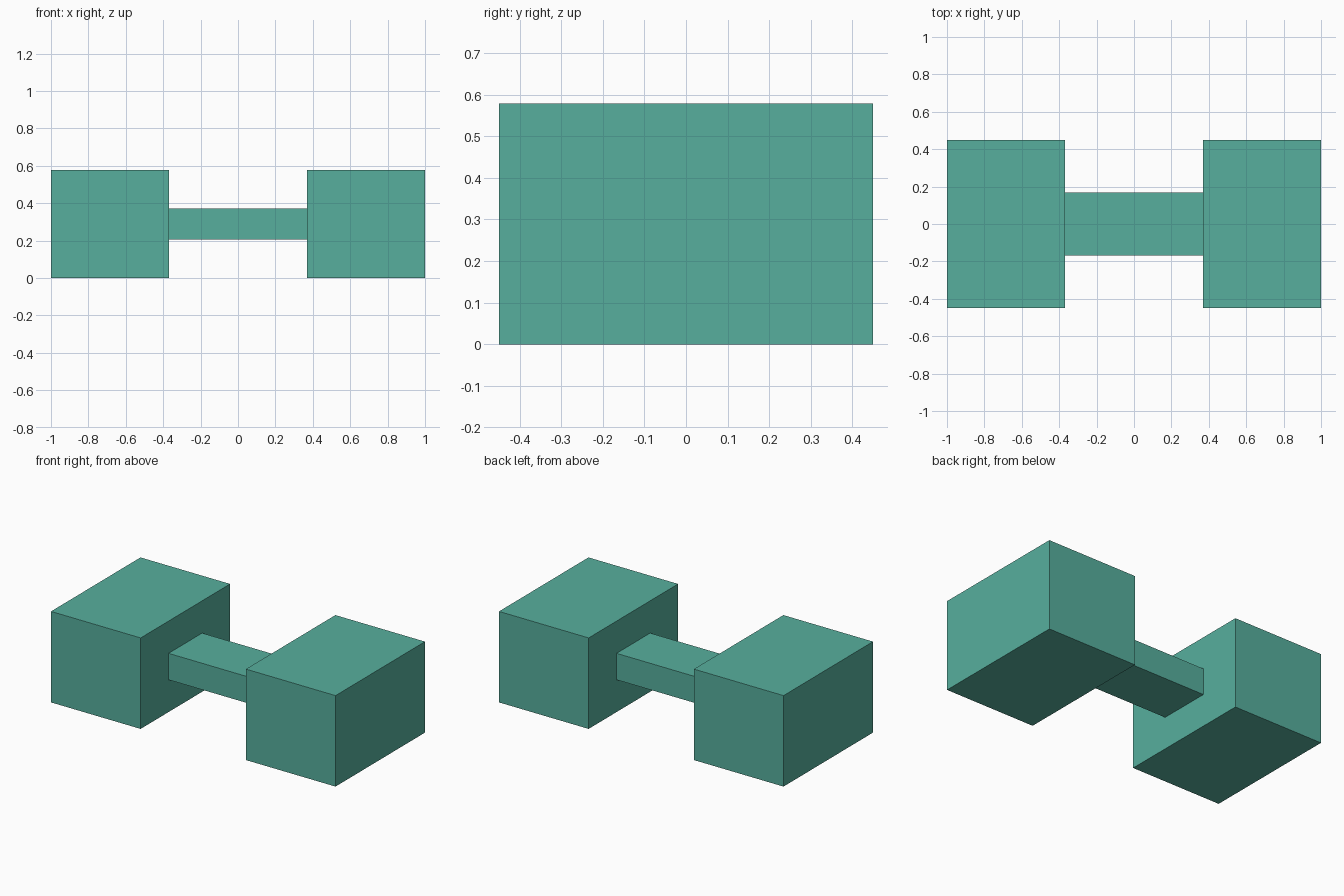
import bpy

if "Cube" in bpy.data.objects:
    bpy.data.objects.remove(bpy.data.objects["Cube"])

# Single flat teal colour
teal = bpy.data.materials.new("teal")
teal.diffuse_color = (0.095, 0.43, 0.34, 1.0)
teal.use_nodes = True
teal.node_tree.nodes["Principled BSDF"].inputs["Base Color"].default_value = teal.diffuse_color


def box(name, center, size):
    bpy.ops.mesh.primitive_cube_add(size=1, location=center)
    obj = bpy.context.object
    obj.name = name
    obj.scale = size
    bpy.ops.object.transform_apply(location=False, rotation=False, scale=True)
    obj.data.materials.append(teal)
    return obj


HEIGHT = 0.578
INNER = 0.37          # inner face of each end block

# End blocks, mirrored left and right
for side, label in ((-1, "left"), (1, "right")):
    box(f"{label}_end_block", (side * (1 + INNER) / 2, 0, HEIGHT / 2),
        (1 - INNER, 0.898, HEIGHT))

# Connecting bar, centred between the blocks
box("connecting_bar", (0, 0, HEIGHT / 2), (2 * INNER, 0.337, 0.168))
